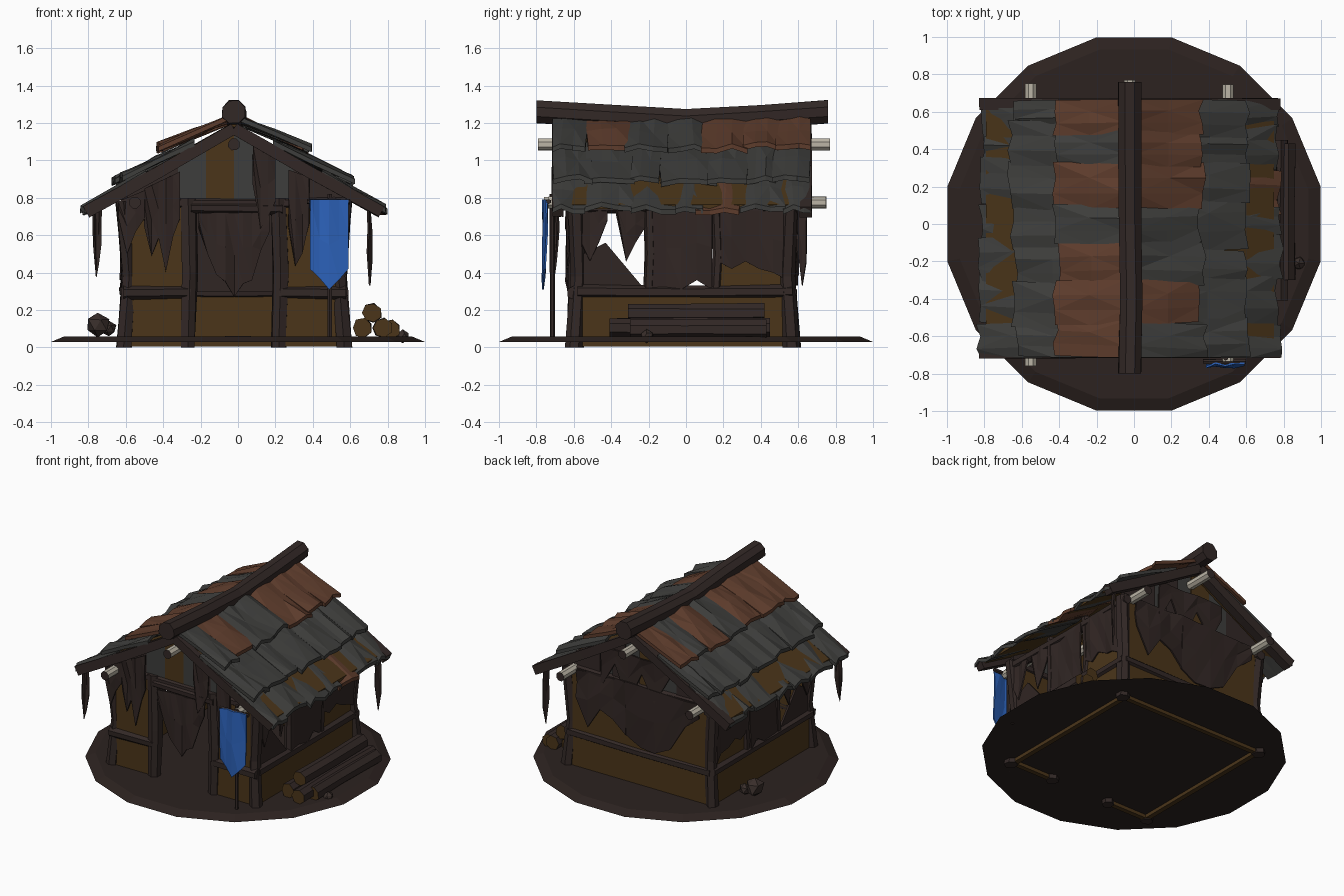
import bpy, bmesh, math, random
from mathutils import Vector

if "Cube" in bpy.data.objects:
    bpy.data.objects.remove(bpy.data.objects["Cube"])
random.seed(7)

def mat(name, r, g, b):
    m = bpy.data.materials.new(name)
    m.diffuse_color = (r, g, b, 1)
    m.use_nodes = True
    m.node_tree.nodes["Principled BSDF"].inputs["Base Color"].default_value = m.diffuse_color
    return m
WOOD = mat("dark_wood", .032, .021, .019)
CLOTH = mat("ragged_cloth", .03, .019, .017)
WALL = mat("brown_clay", .07, .036, .010)
SLATE = mat("slate", .048, .048, .045)
RUST = mat("rust_tile", .11, .045, .025)
PALE = mat("pale_wood", .5, .46, .38)
BLUE = mat("blue_cloth", .025, .12, .48)
SOIL = mat("soil", .025, .016, .014)
ROCK = mat("rock", .04, .027, .023)

def j(a):
    return random.uniform(-a, a)

def make(name, verts, faces, *mats, caps=()):
    me = bpy.data.meshes.new(name)
    me.from_pydata([tuple(v) for v in verts], [], faces)
    for m in mats:
        me.materials.append(m)
    for i in caps:
        me.polygons[i].material_index = 1
    bm = bmesh.new()
    bm.from_mesh(me)
    bmesh.ops.recalc_face_normals(bm, faces=bm.faces)
    bm.to_mesh(me)
    bm.free()
    ob = bpy.data.objects.new(name, me)
    bpy.context.collection.objects.link(ob)
    return ob

def beam(name, pts, r, m=WOOD, cap=None, n=6, rough=.15):
    """Rough-hewn log following a few points."""
    pts = [Vector(p) for p in pts]
    d = (pts[-1] - pts[0]).normalized()
    u = d.cross(Vector((0, 0, 1)) if abs(d.z) < .9 else Vector((0, 1, 0))).normalized()
    w = d.cross(u)
    V, F = [], []
    for p in pts:
        for k in range(n):
            a = 2 * math.pi * (k + .5) / n
            V.append(p + (u * math.cos(a) + w * math.sin(a)) * r * (1 + j(rough)))
    for i in range(len(pts) - 1):
        for k in range(n):
            a, b = i * n + k, i * n + (k + 1) % n
            F.append((a, b, b + n, a + n))
    F += [tuple(range(n))[::-1], tuple(range(len(V) - n, len(V)))]
    return make(name, V, F, m, cap or m, caps=(len(F) - 2, len(F) - 1))

def slab(name, quad, off, m):
    """Four corners extruded by an offset vector."""
    q = [Vector(p) for p in quad]
    V = q + [p + Vector(off) for p in q]
    F = [(0, 1, 2, 3), (7, 6, 5, 4)] + [(i, (i + 1) % 4, (i + 1) % 4 + 4, i + 4) for i in range(4)]
    return make(name, V, F, m)

def rag(name, a, b, drops, m=CLOTH, wob=.012):
    """Cloth hung from edge a-b; drops are the lengths along the ragged hem."""
    a, b = Vector(a), Vector(b)
    side = (b - a).cross(Vector((0, 0, 1))).normalized()
    n, V, F = len(drops), [], []
    for row in (0, .5, 1):
        for i, dr in enumerate(drops):
            V.append(a.lerp(b, i / (n - 1)) + side * j(wob) - Vector((0, 0, dr * row)))
    for r in range(2):
        for i in range(n - 1):
            k = r * n + i
            F += [(k, k + 1, k + n + 1), (k, k + n + 1, k + n)]
    ob = make(name, V, F, m)
    s = ob.modifiers.new("thick", 'SOLIDIFY')
    s.thickness, s.offset = .01, 0
    return ob

def rock(name, c, r):
    bm = bmesh.new()
    bmesh.ops.create_icosphere(bm, subdivisions=1, radius=r)
    for v in bm.verts:
        v.co = v.co * (1 + j(.12)) + Vector(c)
    me = bpy.data.meshes.new(name)
    bm.to_mesh(me)
    bm.free()
    me.materials.append(ROCK)
    bpy.context.collection.objects.link(bpy.data.objects.new(name, me))

# Posts, slightly bowed
YF, YB = -.59, .56
for sx in (-1, 1):
    for y in (YF, YB):
        beam("corner_post", [(sx * .59, y * 1.01, 0), (sx * .56, y * .97, .38), (sx * .59, y, .78)], .045)
    for y in (-.2, .16):
        beam("side_post", [(sx * .575, y, .28), (sx * .57, y + .01, .5), (sx * .575, y, .8)], .03)
for x in (-.245, .24):
    beam("door_post", [(x, YF, 0), (x + .01, YF, .4), (x, YF, .8)], .045)

# Horizontal beams
for y in (YF, YB):
    beam("tie_beam", [(-.6, y, .775), (0, y, .77), (.6, y, .775)], .032)
for sx in (-1, 1):
    beam("wall_plate", [(sx * .58, -.62, .75), (sx * .57, 0, .75), (sx * .58, .6, .75)], .035)
    beam("side_rail", [(sx * .58, -.58, .3), (sx * .575, 0, .295), (sx * .58, .57, .3)], .036)
beam("back_rail", [(-.58, YB, .3), (0, YB, .29), (.58, YB, .3)], .036)
beam("front_rail_left", [(-.59, YF - .01, .29), (-.23, YF - .01, .295)], .036)
beam("front_rail_right", [(.24, YF - .01, .295), (.6, YF - .01, .29)], .036)
beam("door_lintel", [(-.23, YF - .02, .745), (.26, YF - .02, .74)], .03)

# Clay walls
def wall_x(name, x0, x1, y, z0, z1, m=WALL):
    slab(name, [(x0, y, z0), (x1, y, z0), (x1, y, z1), (x0, y, z1)], (0, .035, 0), m)
def wall_y(name, x, y0, y1, z0, z1, m=WALL):
    slab(name, [(x - .018, y0, z0), (x - .018, y1, z0), (x - .018, y1, z1), (x - .018, y0, z1)], (.036, 0, 0), m)
for z0, z1 in ((.005, .3), (.3, .77)):
    wall_x("front_wall_left", -.57, -.25, YF - .015, z0, z1)
    wall_x("front_wall_right", .25, .57, YF - .015, z0, z1)
    wall_x("back_wall", -.57, .57, YB - .02, z0, z1)
for sx in (-1, 1):
    wall_y("side_wall_low", sx * .575, YF, YB, .005, .3)
    wall_y("side_wall_high", sx * .565, .17, YB, .3, .75)

# Gable planks cut to the roof slope
def roof_z(x):
    return 1.18 - .575 * abs(x)
cuts = [-.58, -.3, -.15, 0, .12, .22, .32, .58]
shades = [WOOD, SLATE, WALL, SLATE, WOOD, SLATE, WOOD]
for y in (YF - .01, YB - .02):
    for x0, x1, m in zip(cuts, cuts[1:], shades):
        slab("gable_plank", [(x0, y, .77), (x1, y, .77), (x1, y, roof_z(x1) - .01), (x0, y, roof_z(x0) - .01)],
             (0, .025 + j(.008), 0), m)

# Ridge, rafters and purlins
beam("ridge_beam", [(0, -.8, 1.26), (.008, -.4, 1.235), (0, 0, 1.212), (0, .4, 1.235), (0, .76, 1.26)],
     .066, n=8, rough=.06)
for sx in (-1, 1):
    for y in (-.685, .64):
        beam("rafter", [(0, y, 1.17), (sx * .4, y, .94), (sx * .79, y, .725)], .045, n=4, rough=.1)
    slab("roof_deck", [(0, -.67, 1.18), (sx * .77, -.67, .74), (sx * .77, .62, .74), (0, .62, 1.18)], (0, 0, .025), WALL)
for x, z, y0, y1 in ((0, 1.085, -.79, .77), (-.53, .775, -.76, .75), (.525, .775, -.735, .745)):
    beam("purlin", [(x, y0, z), (x, y1, z)], .033, PALE, WOOD, n=8, rough=.03)

# Roof tiles: three overlapping rows a side, each tile a crumpled grid
def tile(sx, top, low, y0, y1, m):
    V, F = [], []
    skew, lift, reach = j(.02), j(.008), j(.018)
    bump = {(i, k): (.022 * random.uniform(-.1, 1.3) if k in (1, 2) else j(.005)) for i in range(3) for k in range(4)}
    flare = [j(.015) for _ in range(4)]
    for dz in (0, -.026):
        for i in range(3):
            for k in range(4):
                s, t = i / 2, k / 3
                y = y0 + (y1 - y0) * t + skew * s
                y = max(-.715, min(.665, y))
                x = top[0] + (low[0] + reach - top[0]) * s + (flare[k] if i == 2 else 0)
                z = top[1] + (low[1] + lift - top[1]) * s - .022 * (1 - (y / .7) ** 2) * (1 - s * .5)
                V.append((sx * x, y, z + bump[i, k] + dz))
    for i in range(2):
        for k in range(3):
            a = i * 4 + k
            for b in (a, a + 12):
                F += [(b, b + 1, b + 5), (b, b + 5, b + 4)] if (i + k) % 2 else [(b, b + 1, b + 4), (b + 1, b + 5, b + 4)]
    rim = [0, 1, 2, 3, 7, 11, 10, 9, 8, 4]
    F += [(p, q, q + 12, p + 12) for p, q in zip(rim, rim[1:] + rim[:1])]
    make("roof_tile", V, F, m)
edges = [-.71, -.53, -.31, -.1, .09, .32, .49, .66]
rows = [((.47, .945), (.8, .75)), ((.21, 1.105), (.625, .905)), ((.03, 1.235), (.39, 1.08))]
rust = {(1, 2, 1), (1, 2, 4), (1, 2, 5), (1, 2, 6), (1, 0, 4), (-1, 2, 0), (-1, 2, 1), (-1, 2, 2), (-1, 2, 4), (-1, 2, 6)}
for sx in (-1, 1):
    for r, (top, low) in enumerate(rows):
        e = [edges[0]] + [v + (j(.05) if r < 2 else 0) for v in edges[1:-1]] + [edges[-1]]
        for i in range(7):
            tile(sx, top, low, e[i] - .01, e[i + 1] + .01, RUST if (sx, r, i) in rust else SLATE)

# Ragged side and back hangings
for sx in (-1, 1):
    x = sx * .595
    rag("side_rag_front", (x, -.56, .76), (x, -.42, .76), [.2, .3, .2, .08])
    rag("side_rag_strip", (x, -.37, .76), (x, -.22, .76), [.05, .3, .2, .12])
    rag("side_drape", (x, -.19, .76), (x, .14, .76), [.46, .46, .45, .4, .45])
    rag("side_rag_back", (x, .17, .76), (x, .54, .76), [.3, .34, .3, .34, .36, .4])
    slab("torn_panel", [(sx * .57, -.55, .31), (sx * .57, -.22, .31), (sx * .57, -.43, .56), (sx * .57, -.55, .5)],
         (sx * .015, 0, 0), CLOTH)
wall_x("inner_back_drape", -.5, .5, YB - .045, .3, .76, CLOTH)
YD = YB + .03
rag("back_drape_left", (-.5, YD, .78), (.1, YD, .8), [.1, .2, .4, .46, .46, .4])
rag("back_drape_right", (.1, YD, .8), (.5, YD, .78), [.4, .3, .25, .4, .2])
rag("back_gable_rag", (-.25, YD, 1.0), (.3, YD, 1.0), [.1, .3, .12, .35, .1, .3])

# The house stands slightly left of the disc's centre
for ob in bpy.context.collection.objects:
    ob.location.x = -.022

# Ground disc with a bevelled rim
N = 16
V = [(0, 0, .06)]
for rad, z in ((.95, .058), (1.018, .03)):
    V += [(rad * math.cos(t), rad * math.sin(t), z) for t in (2 * math.pi * (k + .5) / N for k in range(N))]
F = [(0, k + 1, (k + 1) % N + 1) for k in range(N)]
F += [(k + 1, (k + 1) % N + 1, (k + 1) % N + 1 + N, k + 1 + N) for k in range(N)]
F.append(tuple(range(N + 1, 2 * N + 1)))
make("ground", V, F, SOIL)

# Ragged front hangings
YC = YF - .04
rag("door_curtain", (-.21, YC, .72), (.17, YC, .72), [.08, .22, .33, .37, .45, .38, .36, .2, .1])
rag("front_rag_left", (-.5, YC, .85), (-.31, YC, .94), [.2, .38, .3, .5, .33, .25])
rag("front_rag_gable", (.08, YC, 1.08), (.2, YC, 1.03), [.2, .43, .35, .25])
rag("front_rag_right", (.27, YC, .95), (.38, YC, .91), [.3, .5, .42, .25])
rag("front_rag_edge", (-.64, YC, .78), (-.5, YC, .84), [.08, .3, .2, .15])
rag("eave_rag_left", (-.775, -.7, .73), (-.73, -.69, .75), [.2, .36, .3, .2])
rag("eave_rag_right", (.71, .645, .76), (.695, .6, .76), [.3, .43, .25])

# Blue banner with pole and rod
rag("banner", (.385, -.755, .79), (.59, -.755, .79), [.37, .42, .48, .43, .37], BLUE)
beam("banner_rod", [(.37, -.735, .78), (.6, -.735, .78)], .014)
beam("banner_pole", [(.49, -.715, .03), (.49, -.715, .82)], .014)

# Log pile and rocks
for x, z, y0, y1 in ((.665, .105, -.37, .42), (.775, .105, -.41, .45), (.815, .095, -.3, .43), (.715, .185, -.31, .42)):
    beam("pile_log", [(x, y0, z), (x + j(.01), 0, z), (x, y1, z)], .052, WOOD, WALL, n=7, rough=.08)
rock("small_rock", (.88, -.21, .06), .037)
rock("large_rock", (-.75, .27, .12), .068)
rock("side_rock", (-.69, .3, .1), .04)
